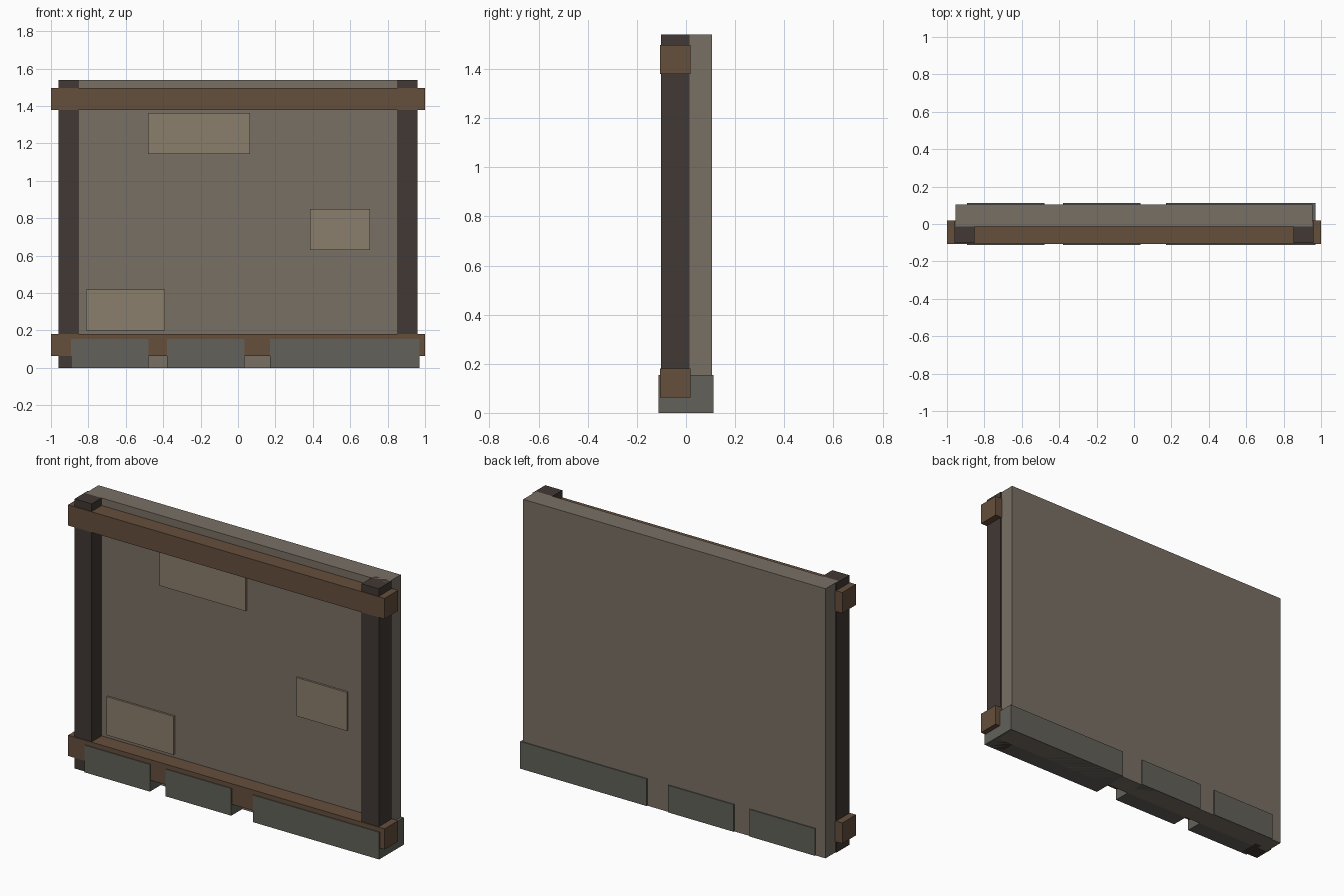
import bpy
import bmesh

if "Cube" in bpy.data.objects:
    bpy.data.objects.remove(bpy.data.objects["Cube"])


def material(name, rgb):
    m = bpy.data.materials.new(name)
    m.diffuse_color = (*rgb, 1)
    m.use_nodes = True
    m.node_tree.nodes["Principled BSDF"].inputs["Base Color"].default_value = m.diffuse_color
    return m


PLASTER = material("plaster", (0.19, 0.16, 0.13))
PATCH = material("bare_plaster", (0.255, 0.21, 0.15))
DARK_WOOD = material("dark_wood", (0.053, 0.04, 0.033))
WOOD = material("wood", (0.13, 0.077, 0.045))
STONE = material("stone", (0.122, 0.119, 0.102))


def box(name, x, y, z, mat):
    """Axis-aligned box from (min, max) ranges."""
    bm = bmesh.new()
    bmesh.ops.create_cube(bm, size=1)
    ranges = (x, y, z)
    bmesh.ops.scale(bm, vec=[b - a for a, b in ranges], verts=bm.verts)
    mesh = bpy.data.meshes.new(name)
    bm.to_mesh(mesh)
    bm.free()
    mesh.materials.append(mat)
    obj = bpy.data.objects.new(name, mesh)
    obj.location = [(a + b) / 2 for a, b in ranges]
    bpy.context.collection.objects.link(obj)
    return obj


HEIGHT = 1.54
FRONT = -0.013  # front plane of the plaster

# Plaster wall slab
box("wall_panel", (-0.955, 0.955), (FRONT, 0.105), (0, HEIGHT), PLASTER)

# Upright posts at both ends
for side, cx in (("left", -0.907), ("right", 0.907)):
    box(f"{side}_post", (cx - 0.054, cx + 0.054), (-0.102, 0.015), (0, HEIGHT), DARK_WOOD)

# Horizontal beams
for name, cz in (("bottom_beam", 0.122), ("top_beam", 1.438)):
    box(name, (-1, 1), (-0.106, 0.018), (cz - 0.059, cz + 0.059), WOOD)

# Foundation stones running through the wall; the last two overlap
for i, cx in enumerate((-0.686, -0.172, 0.378, 0.763)):
    box(f"foundation_stone_{i + 1}", (cx - 0.207, cx + 0.207), (-0.111, 0.111), (0, 0.155), STONE)

# Thin patches of bare plaster on the front
patches = ((-0.208, 1.253, 0.545), (0.545, 0.74, 0.32), (-0.602, 0.31, 0.423))
for i, (cx, cz, width) in enumerate(patches):
    box(f"plaster_patch_{i + 1}", (cx - width / 2, cx + width / 2),
        (FRONT - 0.011, FRONT + 0.004), (cz - 0.11, cz + 0.11), PATCH)
